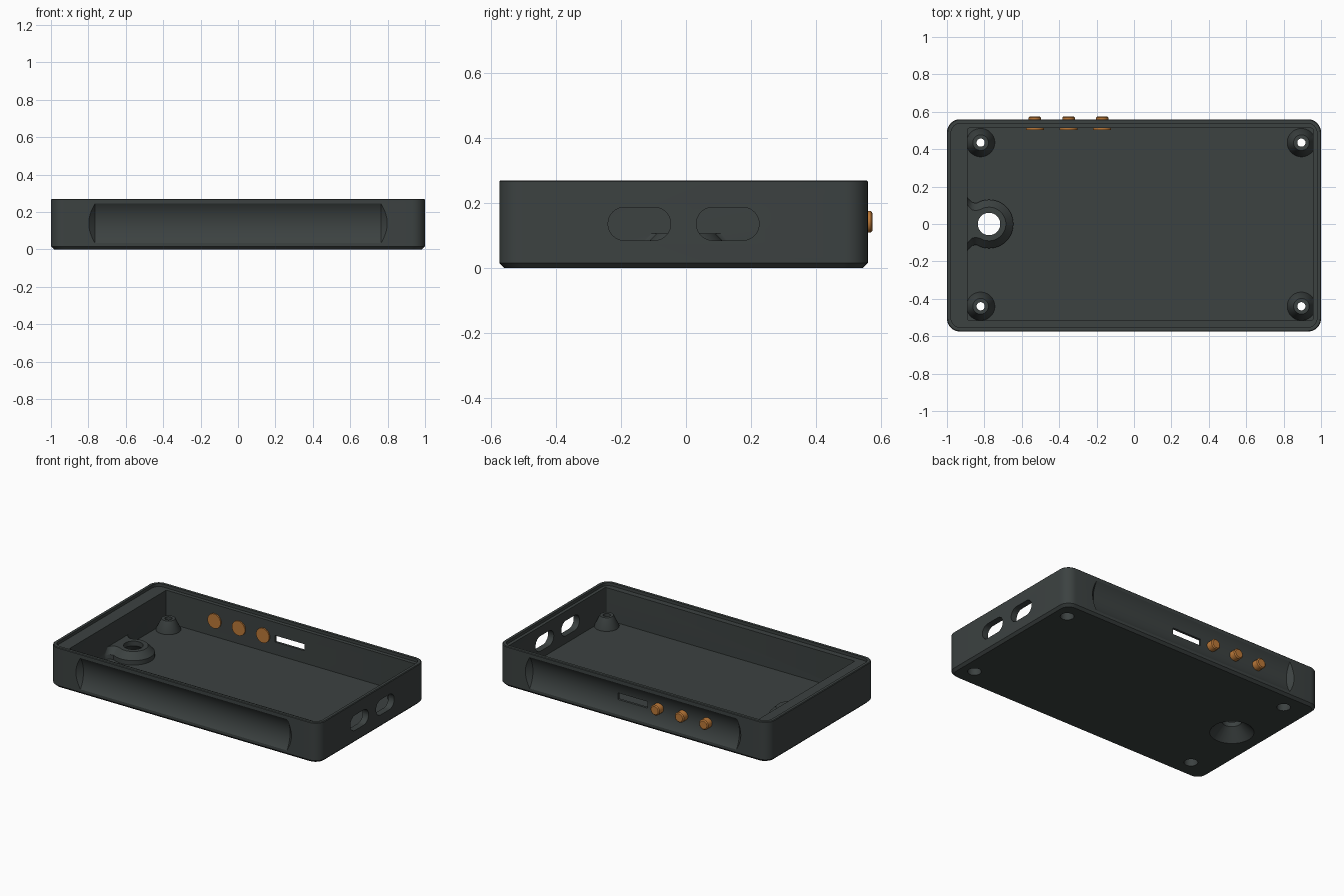
import bpy, bmesh, math
from mathutils import Vector

if "Cube" in bpy.data.objects:
    bpy.data.objects.remove(bpy.data.objects["Cube"])

YC = -0.0075          # centre of the case in depth
TOP = 0.27


def material(name, rgb):
    m = bpy.data.materials.new(name)
    m.diffuse_color = (*rgb, 1)
    m.use_nodes = True
    m.node_tree.nodes["Principled BSDF"].inputs["Base Color"].default_value = m.diffuse_color
    return m


GREY = material("dark grey", (0.045, 0.054, 0.053))
ORANGE = material("orange", (0.5, 0.19, 0.04))


def loft(name, rings, mat=GREY):
    """Closed solid through rings of equal point count."""
    bm = bmesh.new()
    vs = [[bm.verts.new(p) for p in r] for r in rings]
    n = len(vs[0])
    for a, b in zip(vs, vs[1:]):
        for i in range(n):
            j = (i + 1) % n
            bm.faces.new((a[i], a[j], b[j], b[i]))
    bm.faces.new(vs[0][::-1])
    bm.faces.new(vs[-1])
    bmesh.ops.recalc_face_normals(bm, faces=bm.faces)
    me = bpy.data.meshes.new(name)
    bm.to_mesh(me)
    bm.free()
    me.materials.append(mat)
    ob = bpy.data.objects.new(name, me)
    bpy.context.collection.objects.link(ob)
    return ob


def rounded(x0, x1, y0, y1, r, seg=8):
    pts = []
    for k, (cx, cy) in enumerate([(x1 - r, y1 - r), (x0 + r, y1 - r), (x0 + r, y0 + r), (x1 - r, y0 + r)]):
        for i in range(seg + 1):
            a = math.pi / 2 * (k + i / seg)
            pts.append((cx + r * math.cos(a), cy + r * math.sin(a)))
    return pts


def case_ring(inset, z, r):
    return [(x, y, z) for x, y in rounded(-1 + inset, 1 - inset, YC - 0.5675 + inset, YC + 0.5675 - inset, r)]


def turned(name, centre, axis, profile, n=32, mat=GREY):
    """Solid of revolution: profile holds (radius, position along axis)."""
    rings = []
    for r, t in profile:
        ring = []
        for i in range(n):
            a = 2 * math.pi * (i + 0.5) / n
            c, s = r * math.cos(a), r * math.sin(a)
            off = {"x": (t, c, s), "y": (c, t, s), "z": (c, s, t)}[axis]
            ring.append(Vector(centre) + Vector(off))
        rings.append(ring)
    return loft(name, rings, mat)


def combine(target, tool, op):
    mod = target.modifiers.new(op, "BOOLEAN")
    mod.operation, mod.object, mod.solver = op, tool, "EXACT"
    bpy.context.view_layer.objects.active = target
    bpy.ops.object.modifier_apply(modifier=mod.name)
    bpy.data.objects.remove(tool)


def finish(ob, angle):
    bpy.ops.object.select_all(action="DESELECT")
    ob.select_set(True)
    bpy.context.view_layer.objects.active = ob
    bpy.ops.object.shade_smooth_by_angle(angle=math.radians(angle))


# Case shell with a chamfered base
case = loft("case", [case_ring(0.016, 0, 0.06), case_ring(0, 0.016, 0.07),
                     case_ring(0, TOP - 0.004, 0.07), case_ring(0.004, TOP, 0.066)])

# Main cavity and lid ledge
cavity = rounded(-0.89, 0.957, -0.515, 0.512, 0.008, 3)
combine(case, loft("cavity", [[(x, y, z) for x, y in cavity] for z in (0.035, 0.4)]), "DIFFERENCE")
combine(case, loft("ledge", [case_ring(0.022, z, 0.05) for z in (TOP - 0.02, 0.4)]), "DIFFERENCE")

# Scooped grips, front and back
R, DEPTH = 0.1835, 0.033
for side, wall in ((-1, YC - 0.5675), (1, YC + 0.5675)):
    scoop = turned("scoop", (0, wall + side * (R - DEPTH), 0.139), "x",
                   [(R - 0.05, -0.815), (R, -0.765), (R, 0.765), (R - 0.05, 0.815)], 96)
    combine(case, scoop, "DIFFERENCE")

# Rounded ports in the right wall
for y0, y1 in ((-0.24, -0.047), (0.032, 0.225)):
    port = rounded(y0, y1, 0.085, 0.187, 0.0505)
    combine(case, loft("port", [[(x, y, z) for y, z in port] for x in (0.92, 1.1)]), "DIFFERENCE")

# Card slot in the back wall
slot = rounded(-0.085, 0.135, 0.118, 0.162, 0.004, 2)
combine(case, loft("slot", [[(x, y, z) for x, z in slot] for y in (0.48, 0.7)]), "DIFFERENCE")

# Screw posts with stepped holes
for x in (-0.82, 0.895):
    for y in (0.435, -0.44):
        combine(case, turned("post", (x, y, 0), "z", [(0.076, 0.02), (0.076, 0.04), (0.042, 0.11)]), "UNION")
        combine(case, turned("hole", (x, y, 0), "z",
                             [(0.042, -0.05), (0.042, 0.05), (0.022, 0.0501), (0.022, 0.2)]), "DIFFERENCE")


# Large mount joined to the left wall
def mount_ring(o, z):
    flare = [(-0.9, 0.165), (-0.885, 0.135), (-0.865, 0.116), (-0.845, 0.111)]
    arc = [(-0.775 + (0.13 - o) * math.cos(a), (0.13 - o) * math.sin(a))
           for a in (math.radians(120 - 240 * i / 32) for i in range(33))]
    pts = [(x, y - o) for x, y in flare] + arc + [(x, o - y) for x, y in flare[::-1]]
    return [(x, y, z) for x, y in pts]


combine(case, loft("mount", [mount_ring(0, 0.02), mount_ring(0, 0.065), mount_ring(0.04, 0.107)]), "UNION")
combine(case, turned("countersink", (-0.775, 0, 0), "z",
                     [(0.145, -0.01), (0.06, 0.075), (0.06, 0.2)], 40), "DIFFERENCE")
finish(case, 30)

# Push buttons with inner flanges
for i, x in enumerate((-0.53, -0.35, -0.17)):
    button = turned(f"button_{i + 1}", (x, 0, 0.142), "y",
                    [(0.049, 0.503), (0.049, 0.513), (0.034, 0.5131), (0.034, 0.569), (0.027, 0.575)], 16, ORANGE)
    finish(button, 30)
